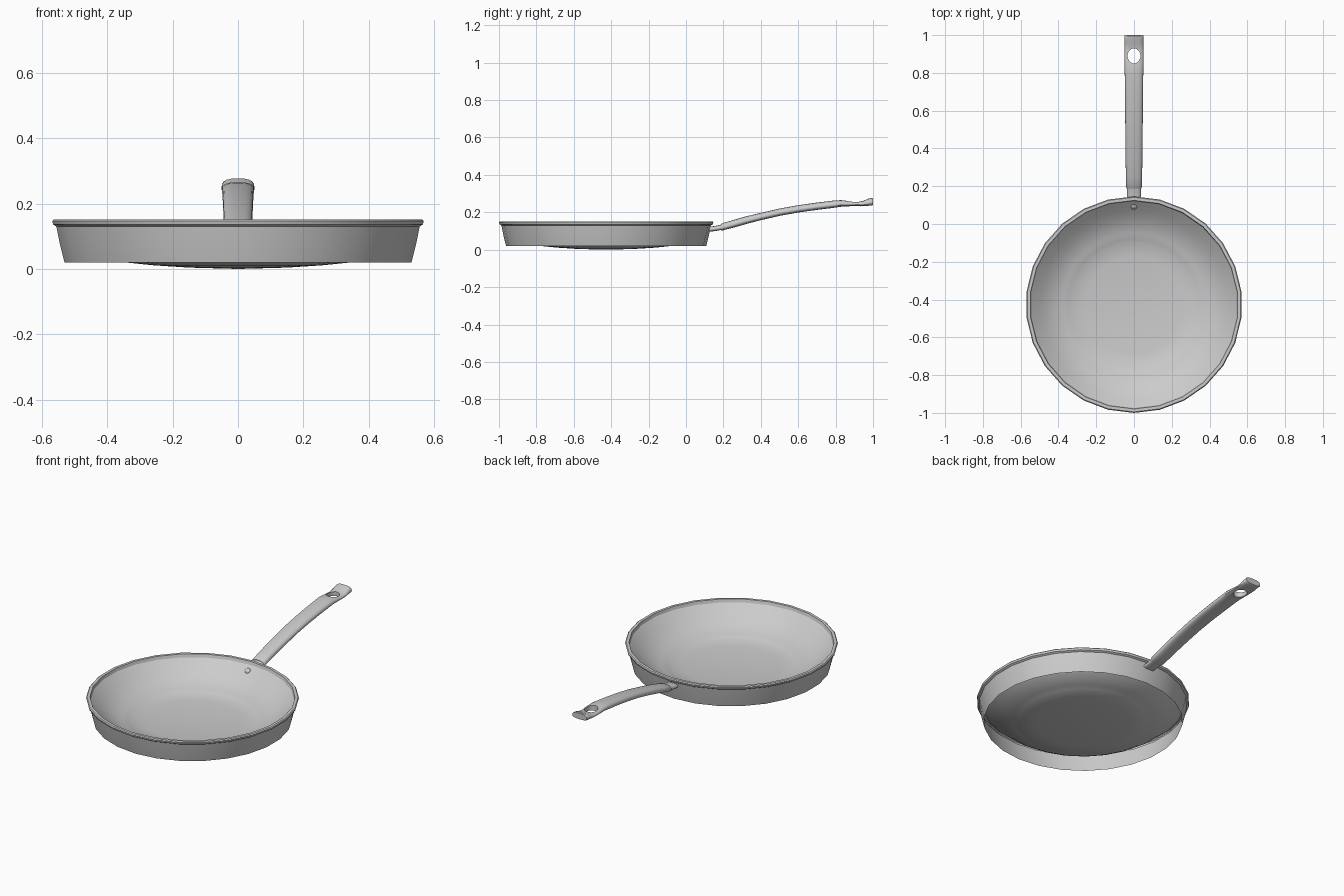
import bpy, bmesh, math

cube = bpy.data.objects.get("Cube")
if cube:
    bpy.data.objects.remove(cube, do_unlink=True)

steel = bpy.data.materials.new("brushed grey")
GREY = (0.6, 0.6, 0.6, 1.0)
steel.diffuse_color = GREY
steel.use_nodes = True
steel.node_tree.nodes["Principled BSDF"].inputs["Base Color"].default_value = GREY

CY = -0.427      # pan centre along y
SIDES = 26       # facets around the pan


def finish(name, bm, angle=35):
    """Turn a bmesh into a shaded object."""
    mesh = bpy.data.meshes.new(name)
    bm.to_mesh(mesh)
    bm.free()
    mesh.materials.append(steel)
    ob = bpy.data.objects.new(name, mesh)
    bpy.context.collection.objects.link(ob)
    bpy.ops.object.select_all(action='DESELECT')
    ob.select_set(True)
    bpy.context.view_layer.objects.active = ob
    bpy.ops.object.shade_smooth_by_angle(angle=math.radians(angle))
    return ob


def lathe(name, profile):
    """Revolve (radius, z) points about the pan axis, bottom outside first."""
    bm = bmesh.new()
    rings = []
    for r, z in profile:
        if r == 0:
            rings.append([bm.verts.new((0, CY, z))] * SIDES)
            continue
        rings.append([bm.verts.new((r * math.cos(a), CY + r * math.sin(a), z))
                      for a in (math.pi / 2 + 2 * math.pi * i / SIDES for i in range(SIDES))])
    for lo, hi in zip(rings, rings[1:]):
        for i in range(SIDES):
            j = (i + 1) % SIDES
            quad = [lo[i], lo[j], hi[j], hi[i]]
            bm.faces.new(list(dict.fromkeys(quad)))
    return finish(name, bm)


def loft(name, stations, n=20):
    """Skin arched sections given as (y, bottom z, top z, half width)."""
    bm = bmesh.new()
    rings = []
    for y, z0, z1, w in stations:
        ring = []
        mid = z0 + 0.4 * (z1 - z0)
        for i in range(n):
            a = 2 * math.pi * i / n
            c, s = math.cos(a), math.sin(a)
            x = w * math.copysign(abs(c) ** 0.7, c)
            h = (z1 - mid) if s > 0 else (mid - z0)
            ring.append(bm.verts.new((x, y, mid + h * math.copysign(abs(s) ** 0.85, s))))
        rings.append(ring)
    for a, b in zip(rings, rings[1:]):
        for i in range(n):
            j = (i + 1) % n
            bm.faces.new((a[i], a[j], b[j], b[i]))
    bm.faces.new(rings[0])
    bm.faces.new(rings[-1])
    bmesh.ops.recalc_face_normals(bm, faces=bm.faces)
    return finish(name, bm)


# Outer wall, open underneath, with the rolled rim on top
lathe("outer_wall_and_rim", [
    (0.535, 0.02), (0.549, 0.075), (0.56, 0.13), (0.57, 0.136),
    (0.573, 0.147), (0.568, 0.152), (0.552, 0.152), (0.547, 0.134)])

# Dished cooking surface hanging from the rim
lathe("cooking_surface", [
    (0.547, 0.134), (0.535, 0.124), (0.50, 0.094), (0.46, 0.066), (0.42, 0.044),
    (0.38, 0.030), (0.343, 0.021), (0.339, 0.019), (0.26, 0.011), (0.15, 0.004), (0, 0)])

# Neck joining the wall to the handle
loft("handle_neck", [
    (0.11, 0.096, 0.122, 0.034), (0.15, 0.099, 0.126, 0.036),
    (0.18, 0.104, 0.132, 0.037), (0.21, 0.110, 0.140, 0.037)])

# Curved handle with a dip by the hanging hole and a flared tip
handle = loft("handle", [
    (0.188, 0.103, 0.137, 0.038), (0.195, 0.103, 0.142, 0.042), (0.25, 0.117, 0.158, 0.043),
    (0.32, 0.137, 0.178, 0.044), (0.40, 0.158, 0.197, 0.045), (0.50, 0.181, 0.220, 0.046),
    (0.60, 0.199, 0.238, 0.047), (0.70, 0.213, 0.252, 0.048), (0.79, 0.224, 0.263, 0.049),
    (0.83, 0.230, 0.265, 0.050), (0.88, 0.231, 0.260, 0.050), (0.92, 0.232, 0.256, 0.050),
    (0.95, 0.233, 0.262, 0.050), (0.975, 0.235, 0.273, 0.050),
    (0.995, 0.236, 0.277, 0.050), (1.0, 0.239, 0.274, 0.048)])

# Hanging hole cut through the handle
bpy.ops.mesh.primitive_cylinder_add(vertices=28, radius=1, depth=0.3, location=(0, 0.89, 0.25))
cutter = bpy.context.object
cutter.name = "hole_cutter"
cutter.scale = (0.034, 0.040, 1)
cutter.hide_render = True
cut = handle.modifiers.new("hole", 'BOOLEAN')
cut.operation = 'DIFFERENCE'
cut.solver = 'EXACT'
cut.object = cutter
bpy.ops.object.select_all(action='DESELECT')
handle.select_set(True)
bpy.context.view_layer.objects.active = handle
bpy.ops.object.modifier_apply(modifier=cut.name)
bpy.data.objects.remove(cutter, do_unlink=True)
bpy.ops.object.shade_smooth_by_angle(angle=math.radians(35))

# Rivet head inside the pan below the rim
bm = bmesh.new()
bmesh.ops.create_uvsphere(bm, u_segments=14, v_segments=8, radius=0.016)
bmesh.ops.scale(bm, vec=(1, 1, 0.5), verts=bm.verts)
rivet = finish("rivet", bm)
rivet.location = (0, 0.09, 0.111)
rivet.rotation_euler = (math.radians(42), 0, 0)
